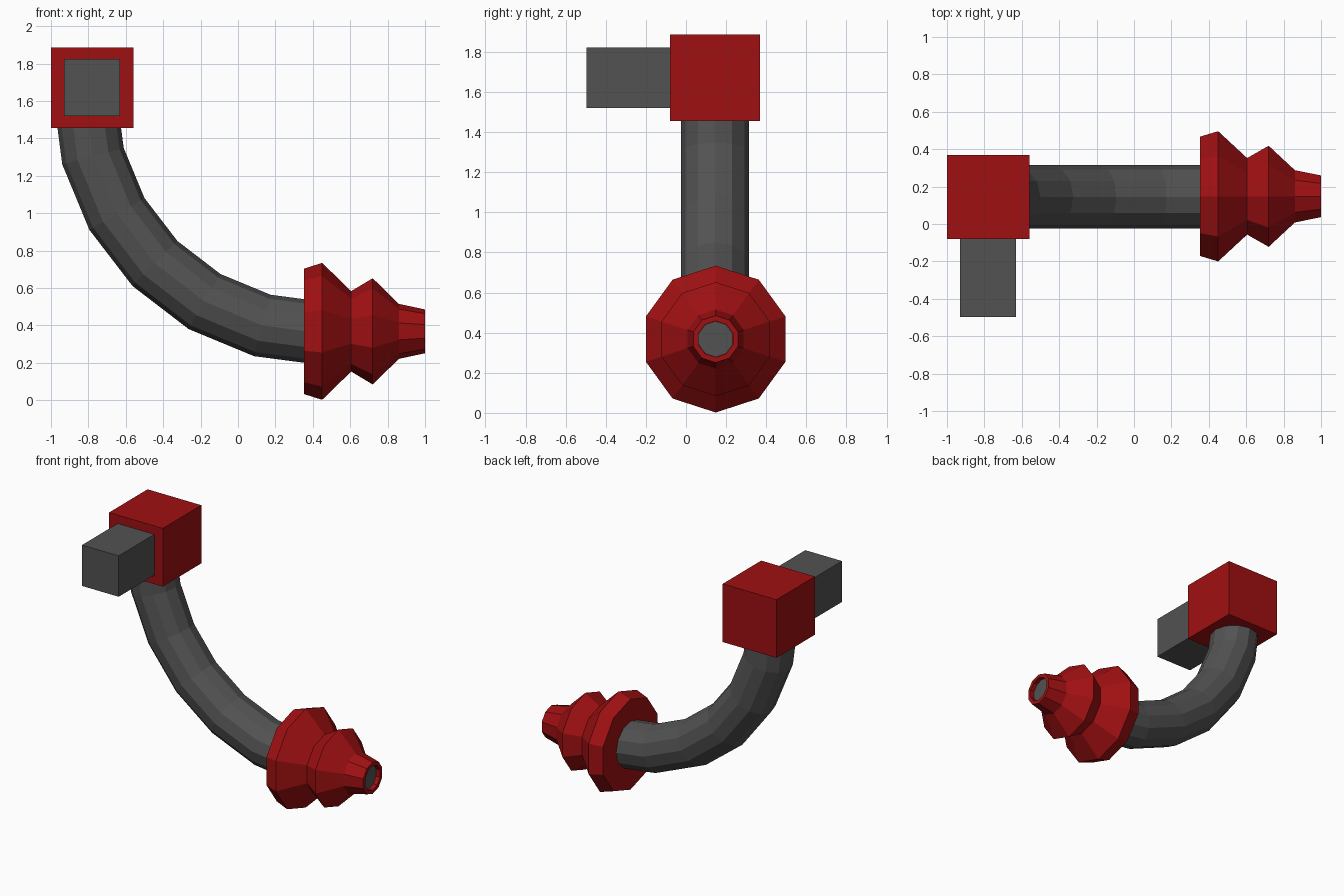
import bpy, bmesh, math
from mathutils import Matrix, Vector

if "Cube" in bpy.data.objects:
    bpy.data.objects.remove(bpy.data.objects["Cube"])

CY = 0.148   # shared centre line in y

red = bpy.data.materials.new("red_paint")
red.diffuse_color = (0.35, 0.005, 0.006, 1)
red.use_nodes = True
red.node_tree.nodes["Principled BSDF"].inputs["Base Color"].default_value = red.diffuse_color
grey = bpy.data.materials.new("dark_grey")
grey.diffuse_color = (0.085, 0.085, 0.085, 1)
grey.use_nodes = True
grey.node_tree.nodes["Principled BSDF"].inputs["Base Color"].default_value = grey.diffuse_color
light = bpy.data.materials.new("light_grey")
light.diffuse_color = (0.085, 0.085, 0.085, 1)
light.use_nodes = True
light.node_tree.nodes["Principled BSDF"].inputs["Base Color"].default_value = light.diffuse_color


def finish(bm, name, mat):
    bmesh.ops.recalc_face_normals(bm, faces=bm.faces)
    mesh = bpy.data.meshes.new(name)
    bm.to_mesh(mesh)
    bm.free()
    mesh.materials.append(mat)
    obj = bpy.data.objects.new(name, mesh)
    bpy.context.collection.objects.link(obj)
    return obj


def box(name, lo, hi, mat):
    lo, hi = Vector(lo), Vector(hi)
    bm = bmesh.new()
    m = Matrix.Translation((lo + hi) / 2) @ Matrix.Diagonal((*(hi - lo), 1))
    bmesh.ops.create_cube(bm, size=1, matrix=m)
    return finish(bm, name, mat)


def loft(name, rings, mat):
    """Bridge successive rings of points and cap both ends."""
    bm = bmesh.new()
    loops = [[bm.verts.new(p) for p in ring] for ring in rings]
    for a, b in zip(loops, loops[1:]):
        n = len(a)
        for i in range(n):
            bm.faces.new((a[i], a[(i + 1) % n], b[(i + 1) % n], b[i]))
    bm.faces.new(loops[0])
    bm.faces.new(loops[-1])
    return finish(bm, name, mat)


def nozzle_ring(x, r, n=10):
    return [(x, CY + r * math.sin(math.tau * i / n), 0.368 + r * math.cos(math.tau * i / n))
            for i in range(n)]


def bend_ring(t, n=12, r=0.17, major=1.28, cx=0.461, cz=1.636):
    ring = []
    for i in range(n):
        a = math.tau * i / n
        d = major + r * math.cos(a)
        ring.append((cx - d * math.cos(t), CY - 0.003 + r * math.sin(a), cz - d * math.sin(t)))
    return ring


# Mounting block and square peg
box("mount_block", (-1, -0.08, 1.455), (-0.56, 0.37, 1.886), red)
box("mount_peg", (-0.93, -0.496, 1.52), (-0.63, -0.06, 1.823), light)

# Quarter-circle pipe
loft("curved_pipe", [bend_ring(math.radians(15 * i)) for i in range(7)], grey)

# Stepped nozzle with a recessed mouth
profile = [(0.352, 0.335), (0.45, 0.366), (0.605, 0.215), (0.72, 0.284),
           (0.86, 0.147), (1.0, 0.117), (1.0, 0.09), (0.96, 0.09)]
loft("nozzle", [nozzle_ring(x, r) for x, r in profile], red)
loft("nozzle_core", [nozzle_ring(0.9, 0.089), nozzle_ring(0.968, 0.089)], grey)
